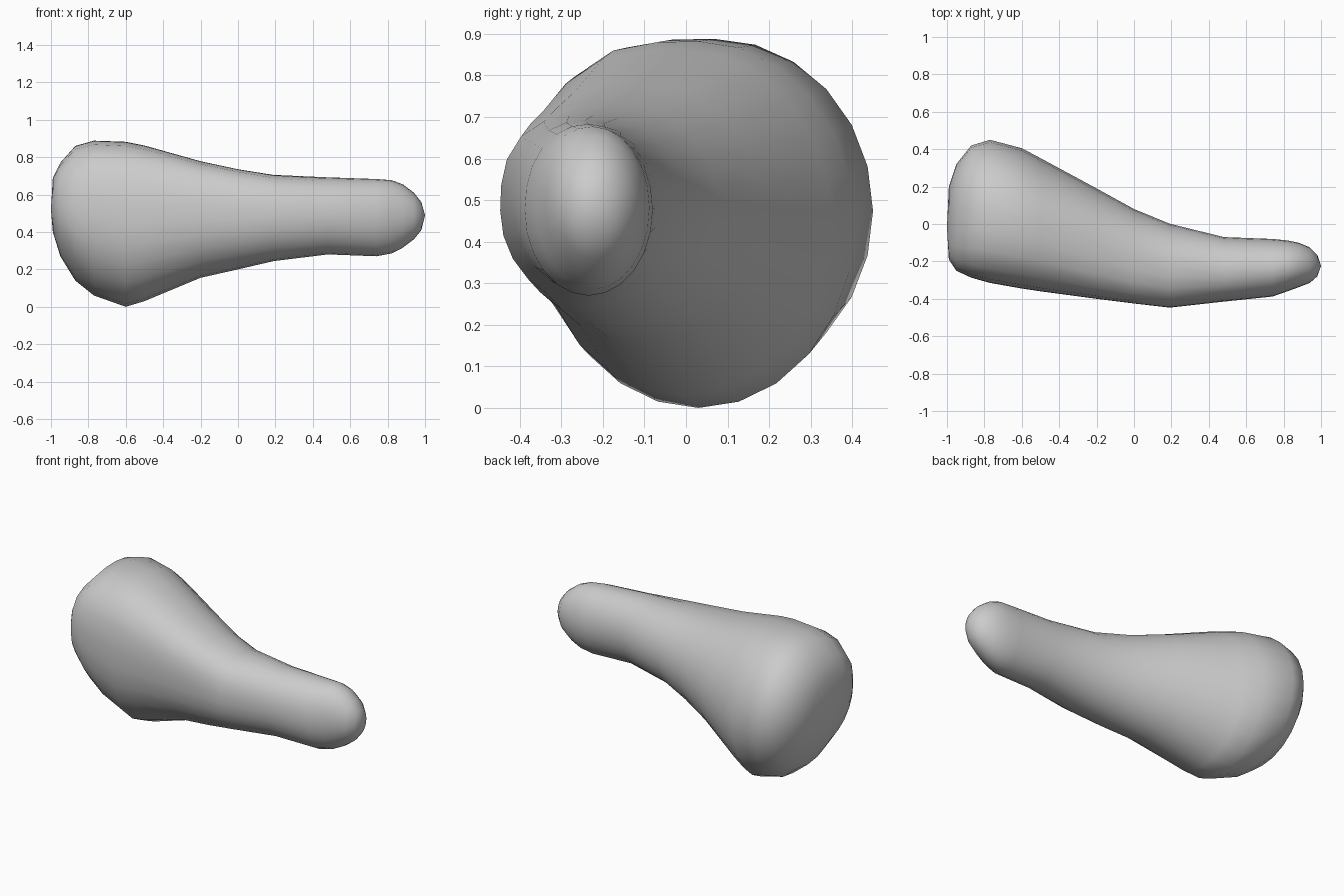
import bpy, bmesh, math

if "Cube" in bpy.data.objects:
    bpy.data.objects.remove(bpy.data.objects["Cube"])

# Cross-sections along the length: x, y min, y max, z min, z max
SECTIONS = [
    (-0.99, -0.19, 0.20, 0.40, 0.69),
    (-0.95, -0.25, 0.32, 0.27, 0.77),
    (-0.87, -0.287, 0.42, 0.14, 0.86),
    (-0.77, -0.315, 0.45, 0.06, 0.888),
    (-0.60, -0.345, 0.405, 0.0, 0.882),
    (-0.50, -0.36, 0.352, 0.03, 0.862),
    (-0.20, -0.40, 0.19, 0.155, 0.778),
    (0.00, -0.425, 0.08, 0.20, 0.735),
    (0.19, -0.447, 0.002, 0.244, 0.705),
    (0.48, -0.415, -0.07, 0.28, 0.692),
    (0.74, -0.388, -0.08, 0.27, 0.683),
    (0.82, -0.36, -0.088, 0.285, 0.677),
    (0.88, -0.338, -0.10, 0.315, 0.655),
    (0.94, -0.315, -0.125, 0.36, 0.61),
    (0.98, -0.28, -0.165, 0.41, 0.56),
]
SIDES = 24


def ring(bm, x, y0, y1, z0, z1):
    cy, cz = (y0 + y1) / 2, (z0 + z1) / 2
    ry, rz = (y1 - y0) / 2, (z1 - z0) / 2
    blend = min(1, max(0, (0.45 - x) / 0.45))
    verts = []
    for i in range(SIDES):
        a = 2 * math.pi * i / SIDES
        c, s = math.cos(a), math.sin(a)
        # the upper front shoulder is fuller than the other quadrants
        n = 2.15 + 1.0 * blend if c < -1e-6 and s > 1e-6 else 2.0
        r = (abs(c) ** n + abs(s) ** n) ** (-1 / n)
        verts.append(bm.verts.new((x, cy + ry * r * c, cz + rz * r * s)))
    return verts


# Club-shaped body lofted through the sections, closed with rounded tips
bm = bmesh.new()
rings = [ring(bm, *s) for s in SECTIONS]
tip_a = bm.verts.new((-1.0, -0.02, 0.52))
tip_b = bm.verts.new((1.0, -0.225, 0.49))
for i in range(SIDES):
    j = (i + 1) % SIDES
    for p, q in zip(rings, rings[1:]):
        bm.faces.new((p[i], p[j], q[j], q[i]))
    bm.faces.new((tip_a, rings[0][j], rings[0][i]))
    bm.faces.new((tip_b, rings[-1][i], rings[-1][j]))
bmesh.ops.recalc_face_normals(bm, faces=bm.faces)
for f in bm.faces:
    f.smooth = True
mesh = bpy.data.meshes.new("club_body")
bm.to_mesh(mesh)
bm.free()
body = bpy.data.objects.new("club_body", mesh)
bpy.context.collection.objects.link(body)
